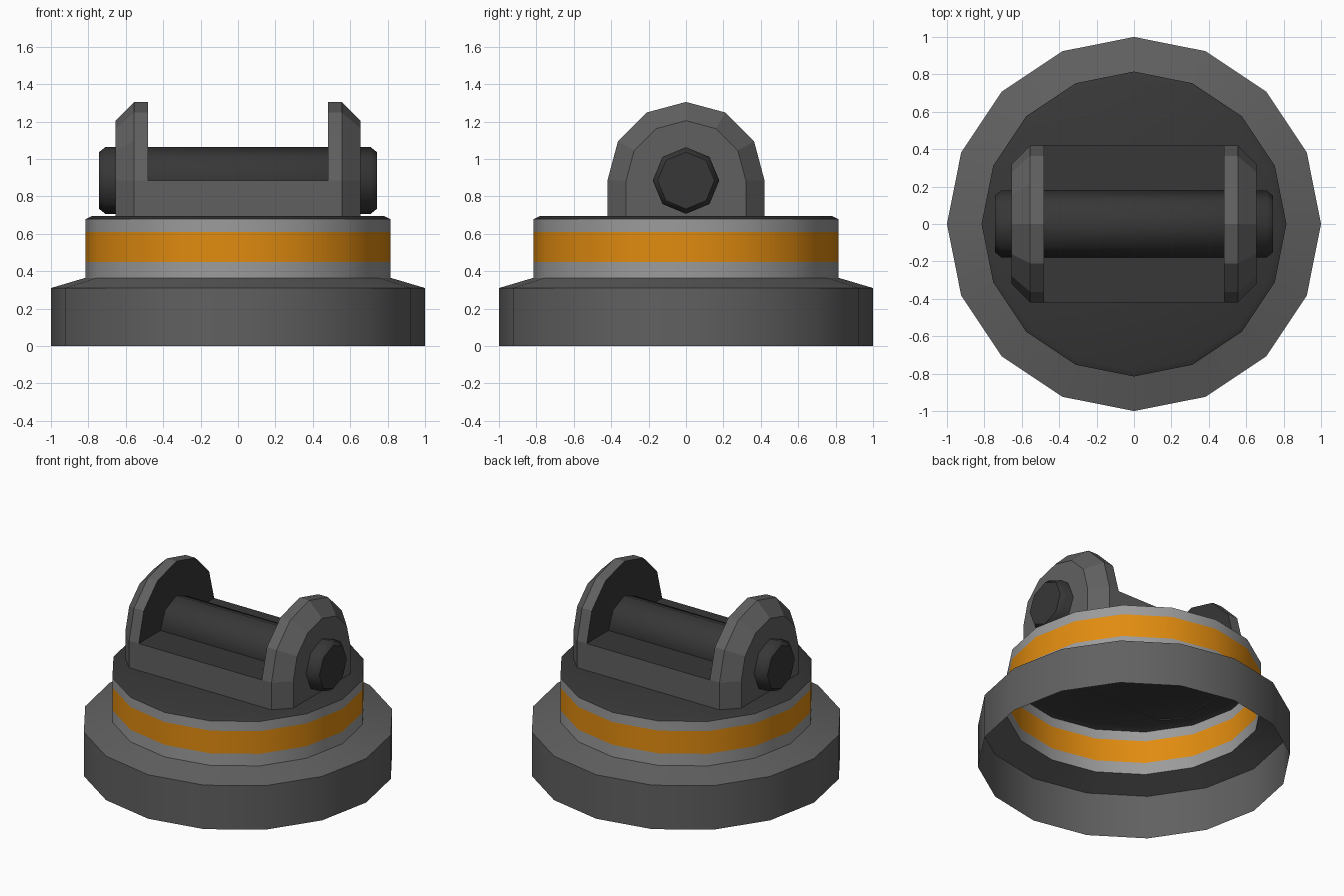
import bpy, bmesh, math

if "Cube" in bpy.data.objects:
    bpy.data.objects.remove(bpy.data.objects["Cube"])


def material(name, rgb):
    m = bpy.data.materials.new(name)
    m.diffuse_color = (*rgb, 1)
    m.use_nodes = True
    m.node_tree.nodes["Principled BSDF"].inputs["Base Color"].default_value = m.diffuse_color
    return m


GREY = material("mid grey", (0.118, 0.118, 0.118))
LIGHT = material("light grey", (0.33, 0.33, 0.33))
ORANGE = material("orange", (0.75, 0.26, 0.005))
DARK = material("dark grey", (0.038, 0.038, 0.038))


def finish(name, bm, mats, angle=None):
    bmesh.ops.remove_doubles(bm, verts=bm.verts, dist=1e-4)
    bmesh.ops.recalc_face_normals(bm, faces=bm.faces)
    me = bpy.data.meshes.new(name)
    bm.to_mesh(me)
    bm.free()
    ob = bpy.data.objects.new(name, me)
    bpy.context.collection.objects.link(ob)
    for m in mats:
        me.materials.append(m)
    if angle:
        bpy.ops.object.select_all(action='DESELECT')
        ob.select_set(True)
        bpy.context.view_layer.objects.active = ob
        bpy.ops.object.shade_smooth_by_angle(angle=math.radians(angle))
    return ob


def face(bm, pts, mat=0):
    f = bm.faces.new([bm.verts.new(p) for p in pts])
    f.material_index = mat
    return f


def skin(bm, loops, mats, closed):
    """Join successive point loops with quads, one material per strip."""
    for a, b, m in zip(loops, loops[1:], mats):
        n = len(a)
        for i in range(n if closed else n - 1):
            j = (i + 1) % n
            face(bm, (a[i], a[j], b[j], b[i]), m)


# turned base: hollow shell, open underneath, with coloured bands
def ring(r, z, n=16):
    return [(r * math.cos(2 * math.pi * i / n), r * math.sin(2 * math.pi * i / n), z)
            for i in range(n)]


bm = bmesh.new()
profile = [(1, 0), (1, 0.31), (0.815, 0.365), (0.815, 0.45),
           (0.815, 0.61), (0.815, 0.678), (0.78, 0.695)]
loops = [ring(r, z) for r, z in profile]
skin(bm, loops, [0, 0, 1, 2, 1, 3], True)
face(bm, loops[-1], 3)
finish("turntable_base", bm, [GREY, LIGHT, ORANGE, DARK], 30)

# yoke bracket: two rounded ears joined by a saddle block
AXIS, FOOT = 0.885, 0.688


def arch(r):
    arc = [(r * math.cos(math.pi * i / 6), AXIS + r * math.sin(math.pi * i / 6))
           for i in range(7)]
    return [(r, FOOT)] + arc + [(-r, FOOT)]


def at_x(x, pts):
    return [(x, y, z) for y, z in pts]


bm = bmesh.new()
for s in (-1, 1):
    ear = [at_x(s * x, arch(r)) for x, r in ((0.48, 0.42), (0.555, 0.42), (0.655, 0.32))]
    skin(bm, ear, [0, 0], False)
    face(bm, ear[-1])            # outer cheek
    face(bm, ear[0][1:-1], 1)    # dark inner cheek
    y = s * 0.42                 # saddle side wall
    face(bm, [(-0.48, y, FOOT), (0.48, y, FOOT), (0.48, y, AXIS), (-0.48, y, AXIS)])
face(bm, [(-0.48, -0.42, AXIS), (0.48, -0.42, AXIS),
          (0.48, 0.42, AXIS), (-0.48, 0.42, AXIS)], 1)
finish("yoke_bracket", bm, [GREY, DARK])

# octagonal pin with chamfered ends
bm = bmesh.new()
loops = [[(x, y, z + AXIS) for y, z, _ in ring(r, 0, 8)]
         for x, r in ((-0.742, 0.152), (-0.71, 0.178), (0.71, 0.178), (0.742, 0.152))]
skin(bm, loops, [0, 0, 0], True)
face(bm, loops[0])
face(bm, loops[-1])
finish("hinge_pin", bm, [DARK], 46)
